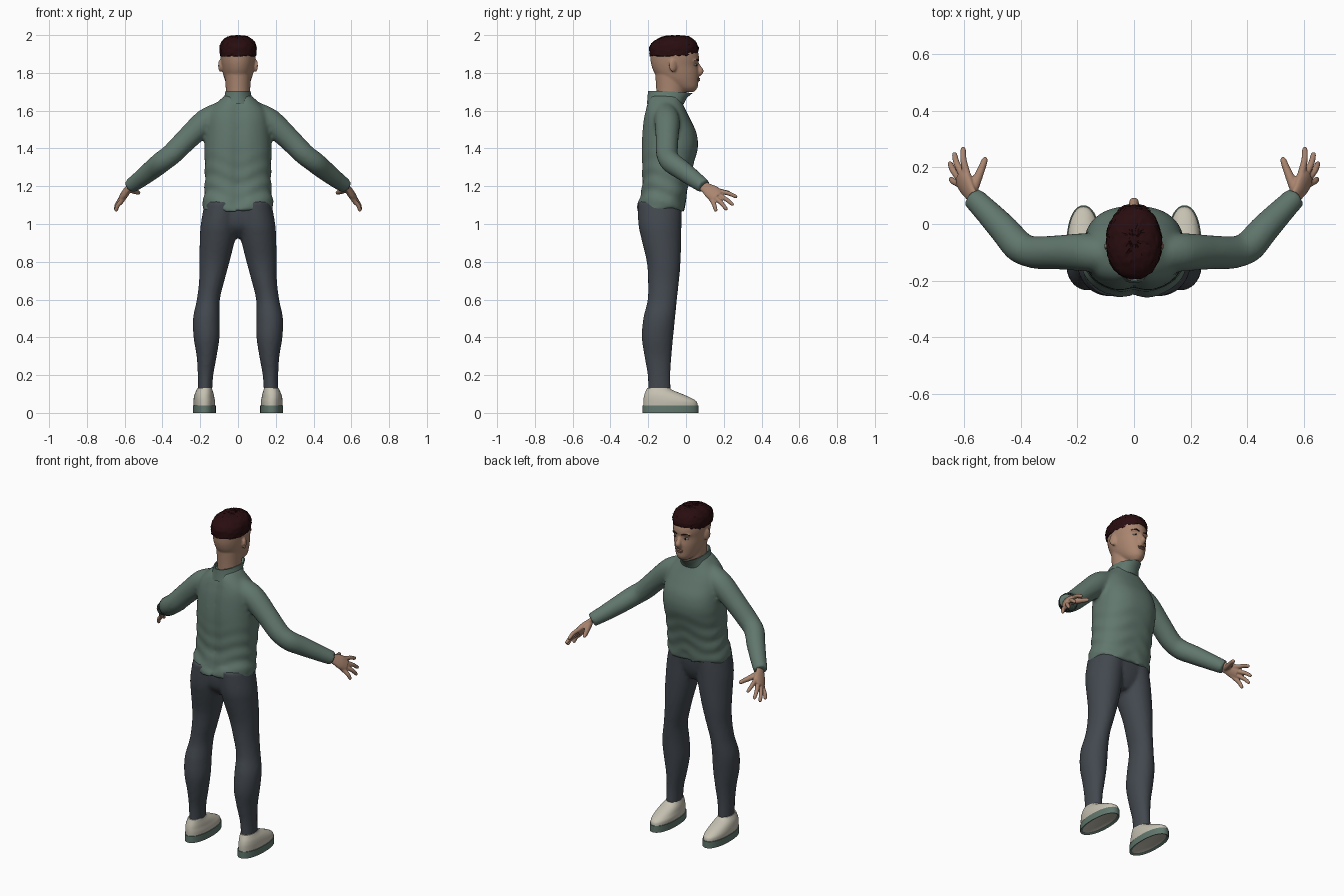
import bpy, bmesh, math, random
from mathutils import Vector, Matrix

random.seed(4)
if "Cube" in bpy.data.objects:
    bpy.data.objects.remove(bpy.data.objects["Cube"])


def material(name, r, g, b):
    m = bpy.data.materials.new(name)
    m.use_nodes = True
    m.diffuse_color = (r, g, b, 1)
    bsdf = next(n for n in m.node_tree.nodes if n.type == 'BSDF_PRINCIPLED')
    bsdf.inputs["Base Color"].default_value = (r, g, b, 1)
    bsdf.inputs["Roughness"].default_value = 0.8
    return m


SKIN = material("skin", .40, .235, .16)
HAIR = material("dark hair", .022, .004, .005)
KNIT = material("grey green knit", .12, .185, .155)
DENIM = material("charcoal trousers", .055, .065, .078)
CREAM = material("cream shoe", .56, .53, .44)
LIP = material("lip", .29, .14, .10)
WHITE = material("eye white", .5, .46, .42)


def band(z, half, back, front):
    """Horizontal section centred on x = 0."""
    return side_band(z, -half, half, back, front)


def side_band(z, x0, x1, back, front):
    return (Vector(((x0 + x1) / 2, (back + front) / 2, z)),
            Vector(((x1 - x0) / 2, 0, 0)), Vector((0, (front - back) / 2, 0)))


def path_rings(points, radii, flat=1.0, across=None):
    """Sections square to a path; across sets the wide direction."""
    pts = [Vector(p) for p in points]
    rings = []
    for i, p in enumerate(pts):
        t = (pts[min(i + 1, len(pts) - 1)] - pts[max(i - 1, 0)]).normalized()
        u = Vector(across) if across else t.cross(Vector((0, 0, 1)))
        if u.length < .01:
            u = Vector((1, 0, 0))
        u = (u - t * u.dot(t)).normalized()
        rings.append((p, u * radii[i], t.cross(u) * radii[i] * flat))
    return rings


def refine(rings, steps):
    """Catmull-Rom interpolation between sections."""
    out, last = [], len(rings) - 1
    for i in range(last):
        quad = [rings[max(0, min(last, i + k))] for k in (-1, 0, 1, 2)]
        for s in range(steps):
            t = s / steps
            out.append(tuple(
                (2 * b + (c - a) * t + (2 * a - 5 * b + 4 * c - d) * t * t
                 + (3 * b - a - 3 * c + d) * t ** 3) / 2
                for a, b, c, d in zip(*quad)))
    return out + [rings[-1]]


def loft(bm, rings, sides=32, steps=5, power=2.0, sx=1, deform=None):
    loops = []
    for c, u, v in refine(rings, steps):
        loop = []
        for k in range(sides):
            a = 2 * math.pi * k / sides
            co, si = math.cos(a), math.sin(a)
            p = (c + u * math.copysign(abs(co) ** (2 / power), co)
                 + v * math.copysign(abs(si) ** (2 / power), si))
            p = deform(p) if deform else p
            loop.append(bm.verts.new((p.x * sx, p.y, p.z)))
        loops.append(loop)
    for a, b in zip(loops, loops[1:]):
        for k in range(sides):
            n = (k + 1) % sides
            bm.faces.new((a[k], a[n], b[n], b[k]))
    return bm.faces.new(loops[0]), bm.faces.new(loops[-1])


def ball(bm, centre, size, turn=0):
    m = (Matrix.Translation(centre) @ Matrix.Rotation(turn, 4, 'Z')
         @ Matrix.Diagonal((*size, 1)))
    bmesh.ops.create_uvsphere(bm, u_segments=20, v_segments=12, radius=1, matrix=m)


def finish(name, bm, mats, voxel=0, smooth=3):
    bmesh.ops.recalc_face_normals(bm, faces=bm.faces)
    mesh = bpy.data.meshes.new(name)
    bm.to_mesh(mesh)
    bm.free()
    ob = bpy.data.objects.new(name, mesh)
    bpy.context.collection.objects.link(ob)
    for m in mats:
        mesh.materials.append(m)
    if voxel:
        # Fuse overlapping volumes into one soft skin
        r = ob.modifiers.new("fuse", 'REMESH')
        r.mode, r.voxel_size, r.use_smooth_shade = 'VOXEL', voxel, True
        s = ob.modifiers.new("soften", 'SMOOTH')
        s.factor, s.iterations = .5, smooth
    else:
        bpy.ops.object.select_all(action='DESELECT')
        ob.select_set(True)
        bpy.context.view_layer.objects.active = ob
        bpy.ops.object.shade_smooth_by_angle(angle=math.radians(45))
    return ob


# Sweater: torso with folds and wavy hem, fused with both sleeves
def folds(p):
    a = math.atan2(p.y + .1, p.x)
    fade = max(0, min(1, (1.42 - p.z) * 5))
    k = 1 + .022 * fade * math.sin(p.z * 75 + 2 * math.sin(3 * a))
    q = Vector((p.x * k, (p.y + .1) * k - .1, p.z))
    if q.y < -.1:
        q.y += .014 * math.exp(-(q.x / .03) ** 2)
    if q.z < 1.12:
        q.z += .012 * math.sin(5 * a + 1)
    return q


bm = bmesh.new()
loft(bm, [band(1.07, .188, -.265, -.008), band(1.13, .183, -.25, 0),
          band(1.2, .176, -.236, .012), band(1.3, .175, -.236, .035),
          band(1.4, .178, -.238, .062), band(1.48, .174, -.235, .056),
          band(1.55, .165, -.228, .025), band(1.6, .148, -.218, 0),
          band(1.645, .108, -.207, -.02), band(1.68, .07, -.19, -.03)],
     sides=64, steps=6, power=2.4, deform=folds)
sleeve = [(.08, -.11, 1.59), (.17, -.1, 1.542), (.27, -.1, 1.45), (.35, -.1, 1.37),
          (.405, -.08, 1.328), (.46, -.018, 1.283), (.52, .045, 1.236), (.57, .095, 1.2)]
for sx in (-1, 1):
    loft(bm, path_rings(sleeve, [.062, .067, .06, .057, .056, .052, .045, .039]), sx=sx)
finish("sweater", bm, [KNIT], .011)

# Collar: hollow, flaring forward
bm = bmesh.new()
loft(bm, [band(1.635, .095, -.208, -.012), band(1.67, .073, -.203, .006),
          band(1.703, .066, -.202, .036), band(1.703, .061, -.194, .028),
          band(1.66, .058, -.18, -.005)], sides=40, steps=1,
     deform=lambda p: p - Vector((0, 0, .07 * max(0, p.y + .1) if p.z > 1.69 else 0)))
finish("collar", bm, [KNIT])

# Trousers: pelvis and two legs
bm = bmesh.new()
loft(bm, [band(1.14, .165, -.235, -.02), band(1.05, .17, -.24, -.025),
          band(.98, .13, -.225, -.04), band(.925, .05, -.17, -.07)], power=2.3)
for sx in (-1, 1):
    loft(bm, [side_band(1.12, -.01, .175, -.255, -.02), side_band(1.0, .002, .197, -.252, -.024),
              side_band(.92, .015, .202, -.236, -.025), side_band(.8, .045, .205, -.208, -.029),
              side_band(.7, .072, .206, -.201, -.037), side_band(.6, .096, .218, -.203, -.048),
              side_band(.5, .098, .238, -.226, -.058), side_band(.4, .098, .235, -.234, -.068),
              side_band(.3, .113, .219, -.22, -.077), side_band(.2, .131, .213, -.203, -.083),
              side_band(.11, .137, .213, -.2, -.08)], sx=sx)
finish("trousers", bm, [DENIM], .011, 2)

# Head, neck, nose and ears
bm = bmesh.new()
loft(bm, [band(1.63, .062, -.155, -.02), band(1.72, .065, -.158, -.005),
          band(1.82, .07, -.165, 0)])
loft(bm, [band(1.698, .026, -.03, .04), band(1.722, .05, -.08, .061),
          band(1.76, .069, -.135, .066), band(1.8, .08, -.167, .068),
          band(1.84, .087, -.183, .064), band(1.88, .092, -.189, .069),
          band(1.92, .092, -.187, .06), band(1.96, .076, -.16, .035),
          band(1.985, .04, -.11, -.01)], sides=40)
loft(bm, path_rings([(0, .052, 1.856), (0, .068, 1.83), (0, .076, 1.81), (0, .062, 1.79)],
                    [.009, .013, .018, .015], across=(1, 0, 0)), sides=16)
for sx in (-1, 1):
    ball(bm, (sx * .094, -.07, 1.838), (.009, .022, .034), sx * .35)
    ball(bm, (sx * .036, .046, 1.864), (.026, .018, .007), -sx * .3)
finish("head", bm, [SKIN], .006, 2)

# Face details
bm = bmesh.new()
for z, half in ((1.769, .024), (1.76, .021)):
    ball(bm, (0, .063, z), (half, .0115, .0055))
finish("lips", bm, [LIP])
for sx, side in ((-1, "left"), (1, "right")):
    bm = bmesh.new()
    ball(bm, (sx * .035, .047, 1.842), (.014, .0115, .0055), -sx * .3)
    finish(side + "_eye", bm, [WHITE])
    bm = bmesh.new()
    ball(bm, (sx * .035, .0555, 1.842), (.0055, .0045, .0052))
    finish(side + "_iris", bm, [HAIR])
    bm = bmesh.new()
    loft(bm, path_rings([(.015, .066, 1.864), (.036, .061, 1.87), (.058, .046, 1.864)],
                        [.003, .0045, .002]), sides=10, sx=sx)
    finish(side + "_eyebrow", bm, [HAIR])

# Cropped curly hair with a ragged lower edge
bm = bmesh.new()
loft(bm, [band(1.89, .094, -.192, .055), band(1.92, .098, -.195, .066),
          band(1.95, .094, -.188, .06), band(1.975, .079, -.158, .042),
          band(1.992, .05, -.12, .01), band(1.998, .012, -.07, -.04)],
     sides=56, steps=4, power=2.15,
     deform=lambda p: p + Vector([random.uniform(-.003, .003) for _ in range(3)])
     + Vector((0, 0, .1 * max(0, p.y - .01) if p.z < 1.91 else 0)))
finish("hair", bm, [HAIR])

# Hands: palm, fingers and thumb
wrist = Vector((.55, .075, 1.215))
fingers = [((.592, .185, 1.172), (.604, .272, 1.142)), ((.608, .178, 1.15), (.636, .252, 1.1)),
           ((.618, .163, 1.132), (.652, .218, 1.074)), ((.617, .141, 1.12), (.649, .16, 1.067))]
spread = Vector(fingers[0][0]) - Vector(fingers[3][0])
for sx, side in ((-1, "left"), (1, "right")):
    bm = bmesh.new()
    loft(bm, path_rings([wrist, (.575, .105, 1.192), (.593, .138, 1.168), (.611, .168, 1.143)],
                        [.028, .031, .042, .039], .48, spread), sides=24, sx=sx)
    for base, tip in fingers:
        b, t = Vector(base), Vector(tip)
        start = b.lerp(wrist, .3)
        loft(bm, path_rings([start, b, b.lerp(t, .5) + Vector((.004, 0, .004)),
                             b.lerp(t, .9), t], [.012, .013, .0115, .0095, .004]),
             sides=12, sx=sx)
    loft(bm, path_rings([(.572, .11, 1.188), (.555, .155, 1.178), (.538, .195, 1.17),
                         (.527, .225, 1.165), (.523, .237, 1.163)],
                        [.018, .017, .0135, .011, .004]), sides=12, sx=sx)
    finish(side + "_hand", bm, [SKIN], .0045, 2)

# Shoes: sloping upper on a flat sole with a recessed pale tread
for sx, side in ((-1, "left"), (1, "right")):
    bm = bmesh.new()
    loft(bm, [side_band(.036, .121, .235, -.226, .062), side_band(.06, .121, .236, -.226, .056),
              side_band(.08, .125, .234, -.224, .025), side_band(.1, .129, .229, -.219, -.02),
              side_band(.12, .135, .22, -.211, -.07), side_band(.132, .138, .215, -.206, -.085)],
         sides=40, power=2.2, sx=sx)
    finish(side + "_shoe", bm, [CREAM])
    bm = bmesh.new()
    bottom, top = loft(bm, [side_band(0, .117, .239, -.23, .066),
                            side_band(.04, .117, .239, -.23, .066)],
                       sides=40, steps=1, power=2.2, sx=sx)
    bmesh.ops.recalc_face_normals(bm, faces=bm.faces)
    bmesh.ops.inset_region(bm, faces=[bottom], thickness=.014, depth=-.008)
    bottom.material_index = 1
    finish(side + "_sole", bm, [KNIT, CREAM])
